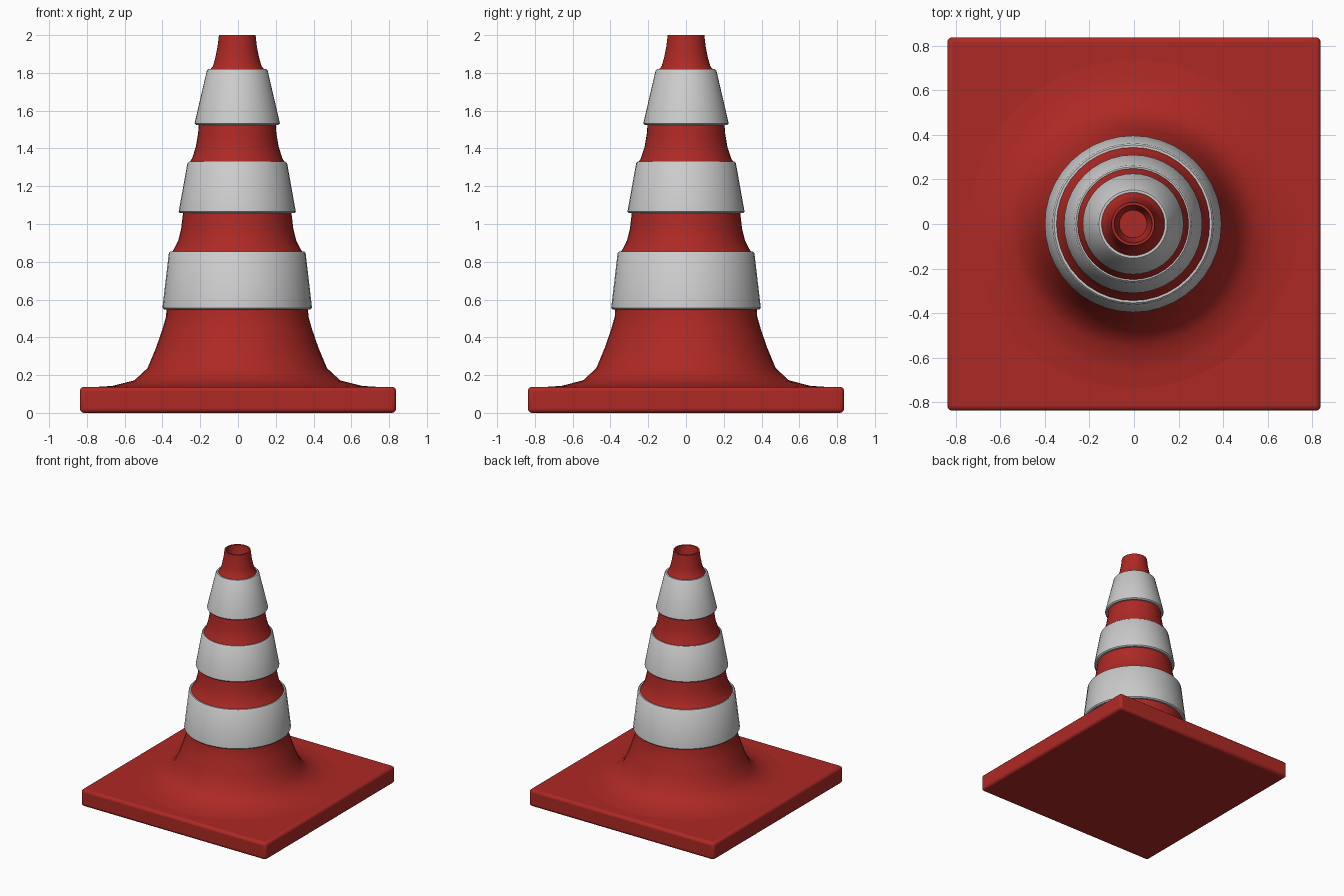
import bpy, bmesh, math

if "Cube" in bpy.data.objects:
    bpy.data.objects.remove(bpy.data.objects["Cube"])

SIDES = 40
CX = -0.004


def material(name, color):
    m = bpy.data.materials.new(name)
    m.diffuse_color = color
    m.use_nodes = True
    m.node_tree.nodes["Principled BSDF"].inputs["Base Color"].default_value = m.diffuse_color
    return m


red = material("red_plastic", (0.42, 0.022, 0.018, 1))


def finish(obj, mat=None, angle=40):
    if mat:
        obj.data.materials.append(mat)
    bpy.ops.object.select_all(action='DESELECT')
    obj.select_set(True)
    bpy.context.view_layer.objects.active = obj
    bpy.ops.object.shade_smooth_by_angle(angle=math.radians(angle))


def lathe(name, profile, mat=None, closed=False):
    """Revolve (radius, height) points about z; radius 0 becomes a pole."""
    bm = bmesh.new()
    verts = [bm.verts.new((r, 0, z)) for r, z in profile]
    pairs = list(zip(verts, verts[1:]))
    if closed:
        pairs.append((verts[-1], verts[0]))
    edges = [bm.edges.new(p) for p in pairs]
    bmesh.ops.spin(bm, geom=verts + edges, cent=(0, 0, 0), axis=(0, 0, 1),
                   angle=math.tau, steps=SIDES, use_merge=False)
    bmesh.ops.remove_doubles(bm, verts=bm.verts, dist=0.0005)
    bmesh.ops.recalc_face_normals(bm, faces=bm.faces)
    me = bpy.data.meshes.new(name)
    bm.to_mesh(me)
    bm.free()
    obj = bpy.data.objects.new(name, me)
    obj.location.x = CX
    bpy.context.collection.objects.link(obj)
    finish(obj, mat)
    return obj


# Square foot with softened edges
bpy.ops.mesh.primitive_cube_add(size=1, location=(0, 0, 0.069))
base = bpy.context.object
base.name = "base"
base.scale = (1.674, 1.674, 0.138)
bpy.ops.object.transform_apply(location=False, rotation=False, scale=True)
bev = base.modifiers.new("soft_edges", 'BEVEL')
bev.width = 0.022
bev.segments = 3
finish(base, red)

# Flared cone body, waisted between the bands, with a shallow cup at the tip
lathe("cone_body", [
    (0.80, 0.134), (0.66, 0.143), (0.545, 0.172), (0.475, 0.237), (0.43, 0.345),
    (0.397, 0.44), (0.377, 0.51), (0.374, 0.56),
    (0.35, 0.845), (0.335, 0.868), (0.313, 0.91), (0.297, 0.975), (0.288, 1.05),
    (0.286, 1.07), (0.252, 1.325), (0.238, 1.35), (0.219, 1.41), (0.207, 1.48),
    (0.203, 1.54), (0.146, 1.815), (0.129, 1.835), (0.116, 1.88), (0.104, 1.94),
    (0.097, 2.0), (0.085, 2.0), (0.078, 1.93), (0.062, 1.88), (0, 1.88)], red)


# Reflective bands with slightly rounded rims
def band(name, z0, r0, z1, r1):
    c, t = 0.008, 0.035
    lathe(name, [(r0 - t, z0), (r0 - c, z0), (r0, z0 + c),
                 (r1, z1 - c), (r1 - c, z1), (r1 - t, z1)], closed=True)


band("lower_band", 0.548, 0.396, 0.855, 0.362)
band("middle_band", 1.057, 0.310, 1.33, 0.264)
band("upper_band", 1.525, 0.226, 1.82, 0.161)
